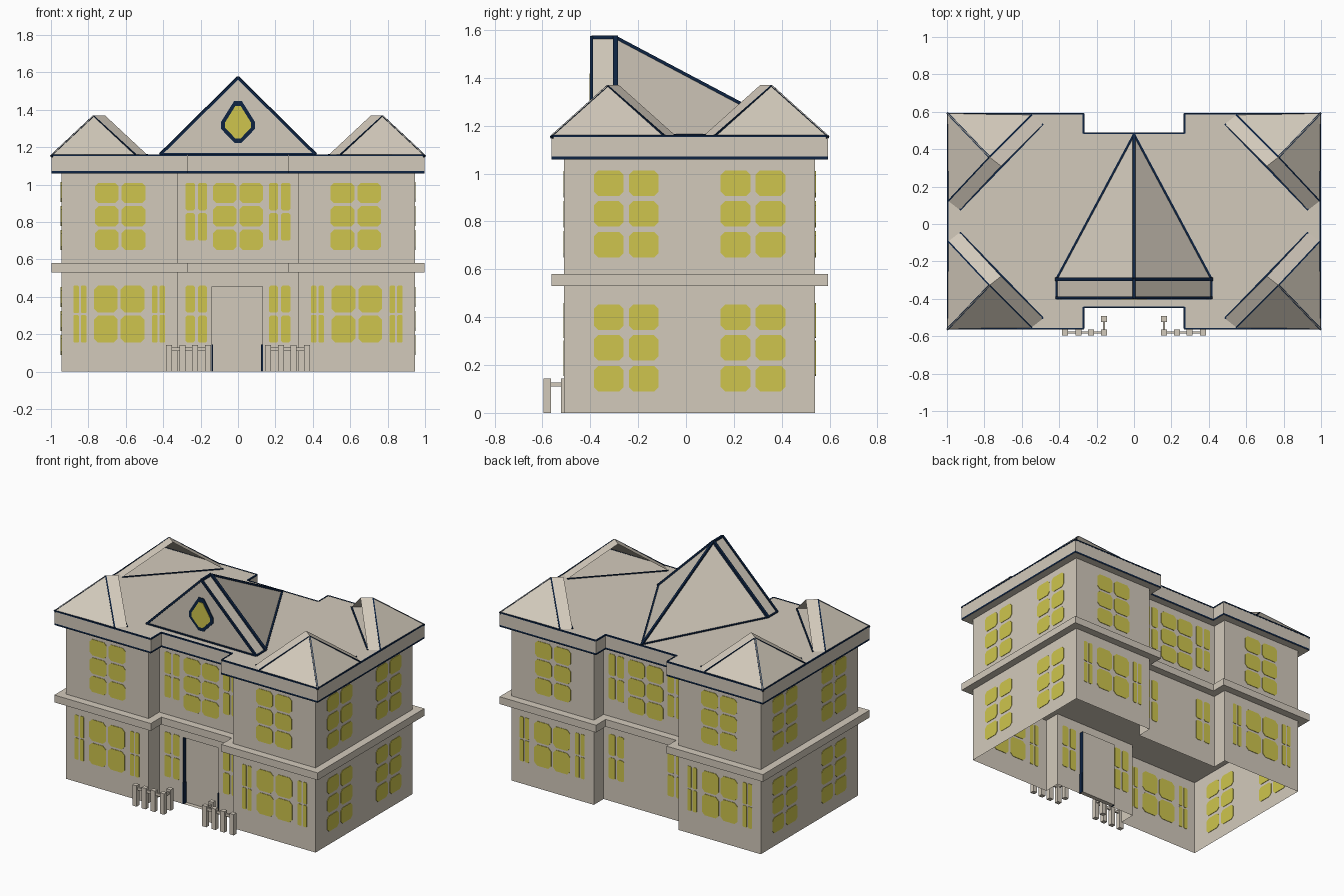
import bpy, bmesh
from mathutils import Vector, Matrix

if "Cube" in bpy.data.objects:
    bpy.data.objects.remove(bpy.data.objects["Cube"])


def material(name, rgb):
    m = bpy.data.materials.new(name)
    m.use_nodes = True
    m.diffuse_color = (*rgb, 1)
    m.node_tree.nodes["Principled BSDF"].inputs["Base Color"].default_value = (*rgb, 1)
    return m


STONE = material("beige stone", (0.65, 0.59, 0.50))
GLASS = material("yellow glass", (0.62, 0.56, 0.075))
NAVY = material("navy trim", (0.004, 0.017, 0.055))


def finish(bm, name, *mats):
    bmesh.ops.recalc_face_normals(bm, faces=bm.faces[:])
    me = bpy.data.meshes.new(name)
    bm.to_mesh(me)
    bm.free()
    for m in mats:
        me.materials.append(m)
    ob = bpy.data.objects.new(name, me)
    bpy.context.collection.objects.link(ob)
    return ob


def plan(o):
    """Footprint with a recess front and back, grown by overhang o."""
    x, r = 0.945 + o, 0.32 - o
    front, back, rf, rb = -0.51 - o, 0.54 + o, -0.395 - o, 0.435 + o
    half = [(r, rf), (r, front), (x, front), (x, back), (r, back), (r, rb)]
    return half + [(-px, py) for px, py in reversed(half)]


def prism(points, levels, bottom=True):
    bm = bmesh.new()
    rings = [[bm.verts.new((x, y, z)) for x, y in points] for z in levels]
    n = len(points)
    for lo, hi in zip(rings, rings[1:]):
        for i in range(n):
            j = (i + 1) % n
            bm.faces.new((lo[i], lo[j], hi[j], hi[i]))
    bm.faces.new(rings[-1])
    if bottom:
        bm.faces.new(rings[0][::-1])
    bmesh.ops.recalc_face_normals(bm, faces=bm.faces[:])
    return bm


def box(bm, x0, x1, y0, y1, z0, z1):
    m = Matrix.Translation(((x0 + x1) / 2, (y0 + y1) / 2, (z0 + z1) / 2))
    m = m @ Matrix.Diagonal((x1 - x0, y1 - y0, z1 - z0, 1))
    bmesh.ops.create_cube(bm, size=1, matrix=m)


def beam(bm, a, b, w):
    """Square bar from a to b."""
    a, b = Vector(a), Vector(b)
    d = b - a
    m = Matrix.Translation((a + b) / 2) @ d.to_track_quat('Z', 'Y').to_matrix().to_4x4()
    bmesh.ops.create_cube(bm, size=1, matrix=m @ Matrix.Diagonal((w, w, d.length, 1)))


def plate(bm, outline, place, thick):
    """Thin plate from a (u, z) outline; place maps (u, z, depth) to space."""
    rings = [[bm.verts.new(place(u, z, d)) for u, z in outline] for d in (-thick / 2, thick / 2)]
    bm.faces.new(rings[0])
    bm.faces.new(rings[1])
    for i in range(len(outline)):
        bm.faces.new((rings[0][i - 1], rings[0][i], rings[1][i], rings[1][i - 1]))


# Ground floor walls with a sunken doorway
bm = prism(plan(0), (0, 0.53), bottom=False)
for co, no in (((-0.14, 0, 0), (1, 0, 0)), ((0.13, 0, 0), (1, 0, 0)), ((0, 0, 0.455), (0, 0, 1))):
    bmesh.ops.bisect_plane(bm, geom=bm.verts[:] + bm.edges[:] + bm.faces[:], plane_co=co, plane_no=no)
door = []
for f in bm.faces:
    c = f.calc_center_median()
    if abs(c.x) < 0.1 and abs(c.y + 0.395) < 0.01 and c.z < 0.4:
        door.append(f)
jambs = bmesh.ops.inset_individual(bm, faces=door, thickness=0, depth=-0.03)["faces"]
for f in jambs:
    c = f.calc_center_median()
    if abs(c.x) > 0.1:
        f.material_index = 1
finish(bm, "ground_floor_walls", STONE, NAVY)

# Upper walls, floor ledge and roof slab
finish(prism(plan(0), (0.58, 1.06)), "upper_floor_walls", STONE)
finish(prism(plan(0.053), (0.53, 0.58)), "floor_ledge", STONE)
bm = prism(plan(0.053), (1.06, 1.072, 1.16))
for f in bm.faces:
    if abs(f.normal.z) < 0.5 and f.calc_center_median().z < 1.07:
        f.material_index = 1
finish(bm, "roof_slab", STONE, NAVY)

trim = bmesh.new()
rim = plan(0.05)
for i, p in enumerate(rim):
    beam(trim, (*rim[i - 1], 1.157), (*p, 1.157), 0.009)


# Roof peaks: a gable band with a pointed hip behind it
def peak(name, a, b, top, tip, shift, closed):
    bm = bmesh.new()
    pts = [Vector(p) for p in (a, b, top, tip)]
    A, B, T, P = [bm.verts.new(p) for p in pts]
    A2, B2, T2 = [bm.verts.new(p + Vector(shift)) for p in pts[:3]]
    for f in ((A, T, P), (B, P, T), (A, A2, T2, T), (B, T, T2, B2)):
        bm.faces.new(f)
    if closed:
        bm.faces.new((A2, B2, T2))
    finish(bm, name, STONE)
    return pts, [p + Vector(shift) for p in pts[:3]]


Z = 1.16
(a, b, t, p), (a2, b2, t2) = peak("central_gable", (-0.415, -0.295, Z), (0.415, -0.295, Z),
                                  (0, -0.295, 1.57), (0, 0.48, Z), (0, -0.1, 0), True)
for s, e, w in ((a, t, 0.02), (b, t, 0.02), (t, p, 0.014), (t, t2, 0.014), (a, p, 0.012), (b, p, 0.012),
                (a2, t2, 0.014), (b2, t2, 0.014), (a2, b2, 0.016), (a, a2, 0.012), (b, b2, 0.012), (a, b, 0.02)):
    beam(trim, s, e, w)

for side, sx in (("right", -1), ("left", 1)):
    for end, sy, cy in (("front", 1, -0.563), ("back", -1, 0.593)):
        def at(dx, dy, z):
            return sx * (0.998 + dx), cy + sy * dy, z
        (a, b, t, p), (a2, b2, t2) = peak(
            f"{end}_{side}_corner_peak", at(-0.45, 0.01, Z), at(-0.005, 0.47, Z), at(-0.225, 0.235, 1.37),
            at(0, 0, Z), (-0.062 * sx, 0.048 * sy, 0), False)
        down = Vector((0, 0, -0.009))
        beam(trim, a, t + down / 2, 0.008)
        beam(trim, b, t + down / 2, 0.008)
        beam(trim, t + down, p + down, 0.012)
        beam(trim, a2, b2, 0.01)
finish(trim, "roof_edge_trim", NAVY)


# Gable window
def kite(s):
    mid = 1.325
    half = [(0.018, 0.112), (0.082, 0.01), (0.082, -0.025), (0.018, -0.092)]
    right = [(u * s, mid + z * s) for u, z in half]
    return right + [(-u, z) for u, z in reversed(right)]


for name, s, d, mat in (("gable_window_frame", 1.1, 0.397, NAVY), ("gable_window", 0.84, 0.4, GLASS)):
    bm = bmesh.new()
    plate(bm, kite(s), lambda u, z, t: (u, -d + t, z), 0.008)
    finish(bm, name, mat)


# Windows made of panes with clipped corners
def window(bm, place, u0, u1, cols, z0, z1, rows, gap=0.016):
    w = (u1 - u0 + gap) / cols - gap
    h = (z1 - z0 + gap) / rows - gap
    c = min(w, h) * 0.17
    for i in range(cols):
        for j in range(rows):
            l, k = u0 + i * (w + gap), z0 + j * (h + gap)
            r, m = l + w, k + h
            plate(bm, [(l + c, k), (r - c, k), (r, k + c), (r, m - c), (r - c, m), (l + c, m), (l, m - c), (l, k + c)],
                  place, 0.006)


for name, wing_y, recess_y in (("front_windows", -0.51, -0.395), ("back_windows", 0.54, 0.435)):
    bm = bmesh.new()
    for s in (-1, 1):
        def wing(u, z, t):
            return s * u, wing_y + t, z

        def recess(u, z, t):
            return s * u, recess_y + t, z
        window(bm, wing, 0.495, 0.765, 2, 0.65, 1.01, 3)
        window(bm, wing, 0.50, 0.77, 2, 0.155, 0.46, 2)
        window(bm, wing, 0.39, 0.46, 2, 0.155, 0.46, 2, 0.01)
        window(bm, wing, 0.81, 0.88, 2, 0.155, 0.46, 2, 0.01)
        window(bm, recess, 0.165, 0.28, 2, 0.70, 1.01, 2)
        window(bm, recess, 0.165, 0.28, 2, 0.155, 0.46, 2)
        window(bm, recess, 0.007, 0.133, 1, 0.65, 1.01, 3)
    finish(bm, name, GLASS)

for name, wall_x in (("right_windows", -0.945), ("left_windows", 0.945)):
    bm = bmesh.new()
    for u in (-0.385, 0.145):
        for z in (0.09, 0.65):
            window(bm, lambda u, z, t: (wall_x + t, u, z), u, u + 0.27, 2, z, z + 0.363, 3, 0.022)
    finish(bm, name, GLASS)

# Low fences either side of the entrance
for name, s in (("right_fence", -1), ("left_fence", 1)):
    bm = bmesh.new()
    for x, y in ((0.368, -0.58), (0.298, -0.58), (0.23, -0.58), (0.16, -0.58), (0.16, -0.508)):
        box(bm, s * x - 0.016, s * x + 0.016, y - 0.015, y + 0.015, 0, 0.143)
    box(bm, s * 0.264 - 0.1, s * 0.264 + 0.1, -0.586, -0.574, 0.11, 0.128)
    box(bm, s * 0.16 - 0.006, s * 0.16 + 0.006, -0.57, -0.51, 0.11, 0.128)
    finish(bm, name, STONE)

# Dark posts at the foot of the doorway
bm = bmesh.new()
for x in (-0.138, 0.128):
    box(bm, x - 0.005, x + 0.005, -0.399, -0.37, 0, 0.145)
finish(bm, "doorway_posts", NAVY)
